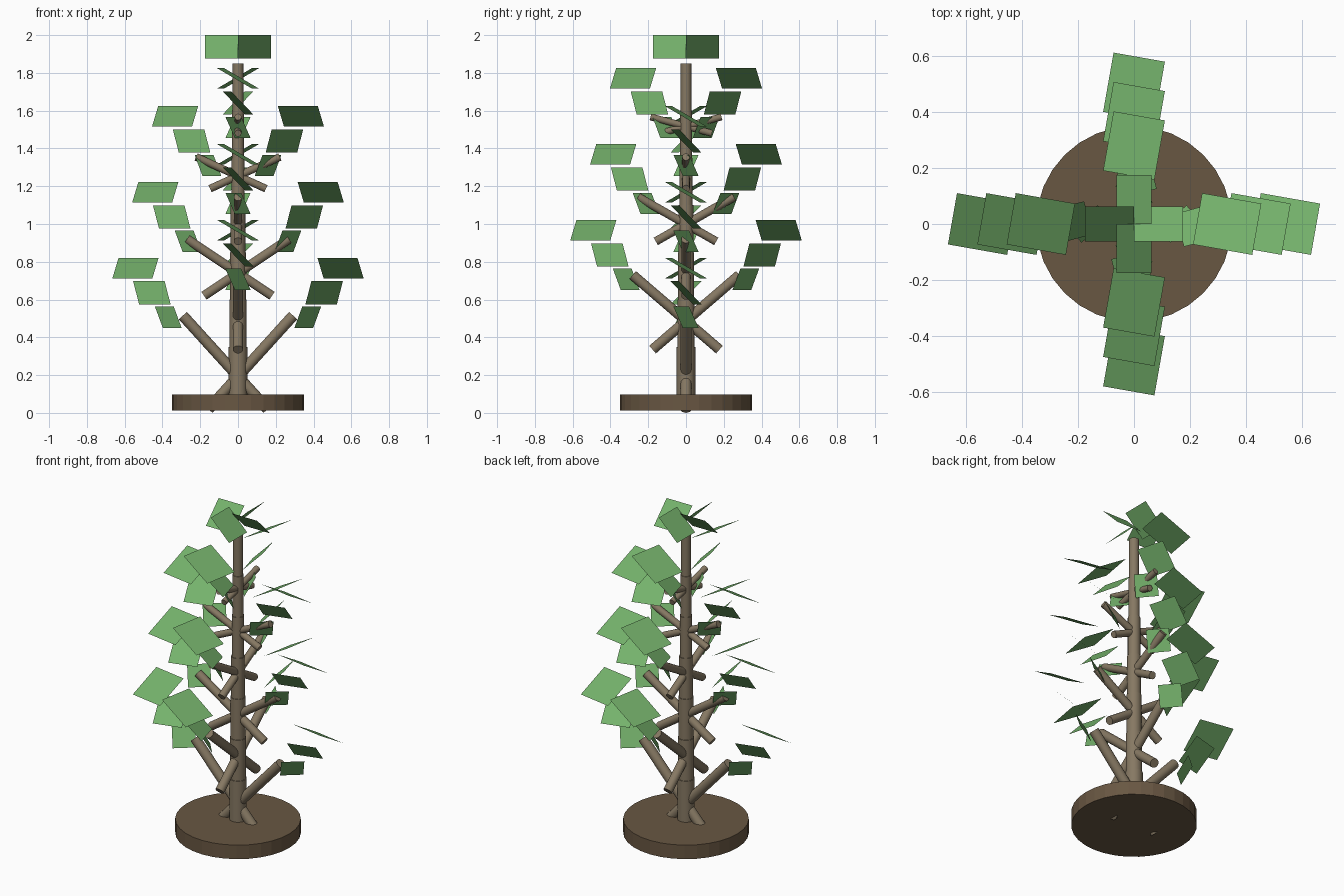
import bpy
from math import radians, pi
from mathutils import Matrix, Vector

if "Cube" in bpy.data.objects:
    bpy.data.objects.remove(bpy.data.objects["Cube"])

def material(name, rgb):
    m = bpy.data.materials.new(name)
    m.diffuse_color = (*rgb, 1)
    m.use_nodes = True
    m.node_tree.nodes["Principled BSDF"].inputs["Base Color"].default_value = m.diffuse_color
    return m

BARK = material("bark", (0.24, 0.19, 0.125))
SOIL = material("soil", (0.14, 0.095, 0.055))
LEAF = material("leaf", (0.18, 0.45, 0.15))

def finish(name, mat, matrix=None):
    ob = bpy.context.object
    ob.name = name
    ob.data.materials.append(mat)
    if matrix is not None:
        ob.matrix_world = matrix
    return ob

def rod(name, a, b, r, mat, sides=16):
    a, b = Vector(a), Vector(b)
    bpy.ops.mesh.primitive_cylinder_add(vertices=sides, radius=r, depth=(b - a).length)
    rot = (b - a).to_track_quat('Z', 'Y').to_matrix().to_4x4()
    ob = finish(name, mat, Matrix.Translation((a + b) / 2) @ rot)
    if mat is BARK:
        bpy.ops.object.shade_smooth_by_angle(angle=radians(40))
    return ob

def leaf(name, heading, dist, z, size, tilt, yaw):
    bpy.ops.mesh.primitive_plane_add(size=size)
    finish(name, LEAF, Matrix.Rotation(heading, 4, 'Z')
           @ Matrix.Translation((dist, 0, z))
           @ Matrix.Rotation(radians(yaw), 4, 'Z')
           @ Matrix.Rotation(radians(-tilt), 4, 'X'))

# Soil disc
rod("soil_disc", (0, 0, 0.012), (0, 0, 0.098), 0.35, SOIL, 32)

# Stepped trunk
for i in range(7):
    rod("trunk_segment", (0, 0, 0.1 + 0.25 * i - 0.02), (0, 0, 0.35 + 0.25 * i),
        0.049 - 0.0035 * i, BARK)

# Branches: tip radius, tip z, lower end radius, lower end z
LEVELS = [(0.292, 0.515, 0.157, 0.020),
          (0.282, 0.730, 0.177, 0.335),
          (0.270, 0.920, 0.180, 0.620),
          (0.254, 1.143, 0.160, 0.908),
          (0.222, 1.355, 0.148, 1.187),
          (0.188, 1.567, 0.137, 1.480)]

# Leaves per branch: offset from the outer leaf, size, tilt, yaw
CLUSTER = [("small_leaf", 2, 0.13, 60, 40),
           ("medium_leaf", 1, 0.1725, 45, 15),
           ("large_leaf", 0, 0.215, 30, -10)]

for i, (tr, tz, lr, lz) in enumerate(LEVELS):
    for side in (0, 1):
        heading = pi / 2 * (i % 2) + pi * side
        turn = Matrix.Rotation(heading, 3, 'Z')
        rod("branch", turn @ Vector((-lr, 0, lz)), turn @ Vector((tr, 0, tz)),
            0.029 - 0.0022 * i, BARK)
        for name, k, size, tilt, yaw in CLUSTER:
            leaf(name, heading, 0.543 - 0.0525 * i - 0.087 * k,
                 0.766 + 0.201 * i - 0.13 * k, size, tilt, yaw)

# Crown leaves
for k in range(4):
    leaf("crown_leaf", k * pi / 2, 0.0875, 1.938, 0.175, 45, 0)
